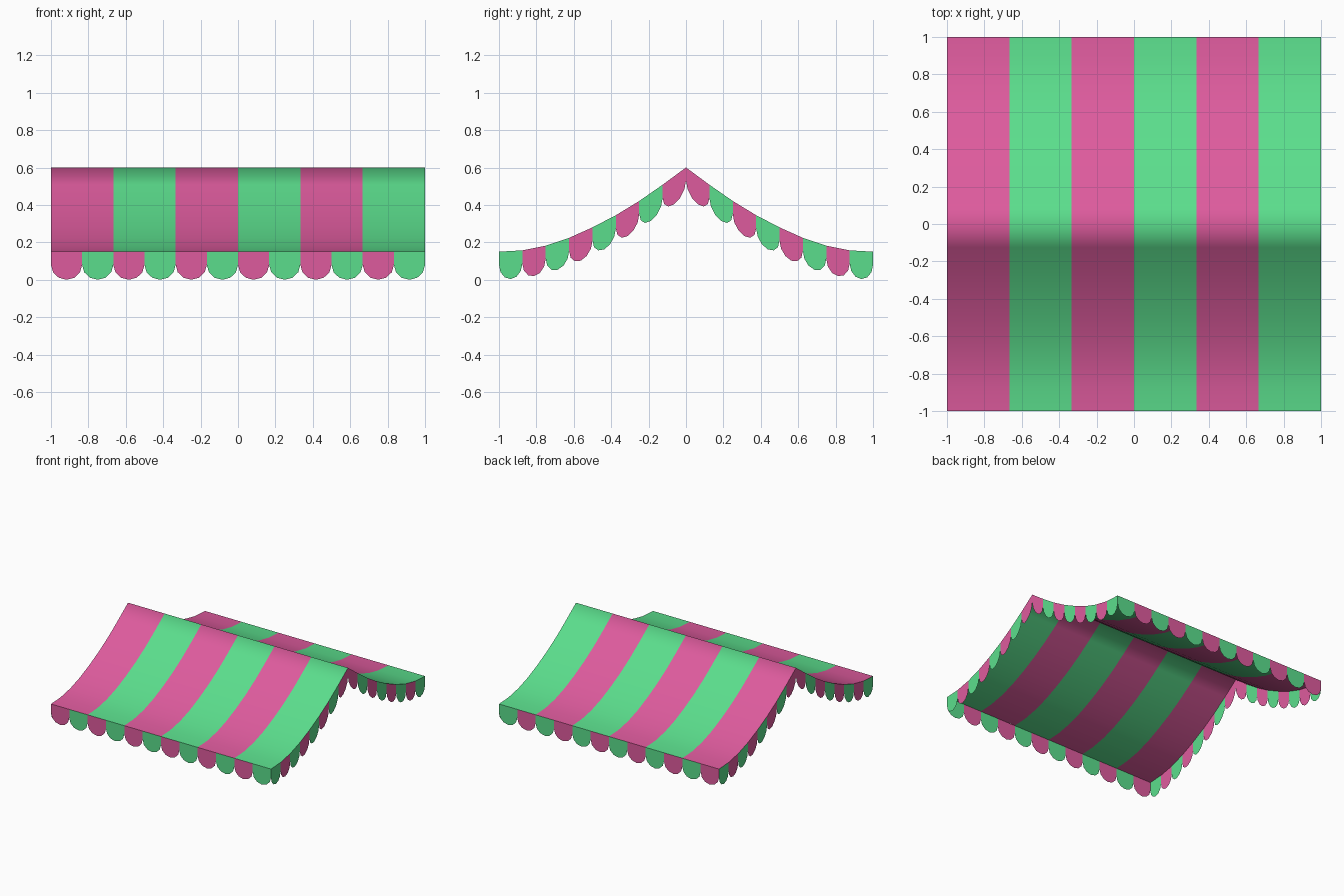
import bpy
import math

if "Cube" in bpy.data.objects:
    bpy.data.objects.remove(bpy.data.objects["Cube"])


def material(name, rgb):
    m = bpy.data.materials.new(name)
    m.diffuse_color = (*rgb, 1.0)
    m.use_nodes = True
    m.node_tree.nodes["Principled BSDF"].inputs["Base Color"].default_value = m.diffuse_color
    return m


MATS = [material("pink cloth", (0.73, 0.105, 0.34)),
        material("green cloth", (0.105, 0.73, 0.265))]

# Sagging roof heights, from the ridge out to the eave
STEP = 0.125
SAG = [0.6, 0.508, 0.421, 0.345, 0.28, 0.224, 0.182, 0.157, 0.15]


def roof_z(y):
    t = min(abs(y), 1.0) / STEP
    i = min(int(t), len(SAG) - 2)
    return SAG[i] + (SAG[i + 1] - SAG[i]) * (t - i)


def build(name, verts, faces, colours):
    me = bpy.data.meshes.new(name)
    me.from_pydata(verts, [], faces)
    for m in MATS:
        me.materials.append(m)
    for poly, c in zip(me.polygons, colours):
        poly.material_index = c
        poly.use_smooth = True
    ob = bpy.data.objects.new(name, me)
    bpy.context.collection.objects.link(ob)
    return ob


# Striped canopy sheet: six stripes across, smooth over the ridge
cols, rows = 6, 16
verts = [(-1 + 2 * i / cols, -1 + j * STEP, roof_z(-1 + j * STEP))
         for j in range(rows + 1) for i in range(cols + 1)]
faces, colours = [], []
for j in range(rows):
    for i in range(cols):
        a = j * (cols + 1) + i
        faces.append((a, a + 1, a + cols + 2, a + cols + 1))
        colours.append(i % 2)
build("canopy", verts, faces, colours)


# Scalloped valance hanging from one edge of the canopy
def valance(name, start, end, count, colour_of):
    verts, faces, colours = [], [], []
    segs = 6
    for k in range(count):
        base = len(verts)
        for s in range(segs + 1):
            ang = math.pi * s / segs
            t = (k + (1 - math.cos(ang)) / 2) / count
            x = start[0] + (end[0] - start[0]) * t
            y = start[1] + (end[1] - start[1]) * t
            z = roof_z(y)
            verts += [(x, y, z), (x, y, z - 0.07 - 0.08 * math.sin(ang))]
        for s in range(segs):
            a = base + 2 * s
            faces.append((a, a + 1, a + 3, a + 2))
            colours.append(colour_of(k))
    build(name, verts, faces, colours)


def side_colour(k):
    # mirrored about the ridge, green at both eaves
    return 1 - min(k, 15 - k) % 2


valance("front_valance", (-1, -1), (1, -1), 12, lambda k: k % 2)
valance("back_valance", (1, 1), (-1, 1), 12, lambda k: 1 - k % 2)
valance("right_valance", (1, -1), (1, 1), 16, side_colour)
valance("left_valance", (-1, 1), (-1, -1), 16, side_colour)
